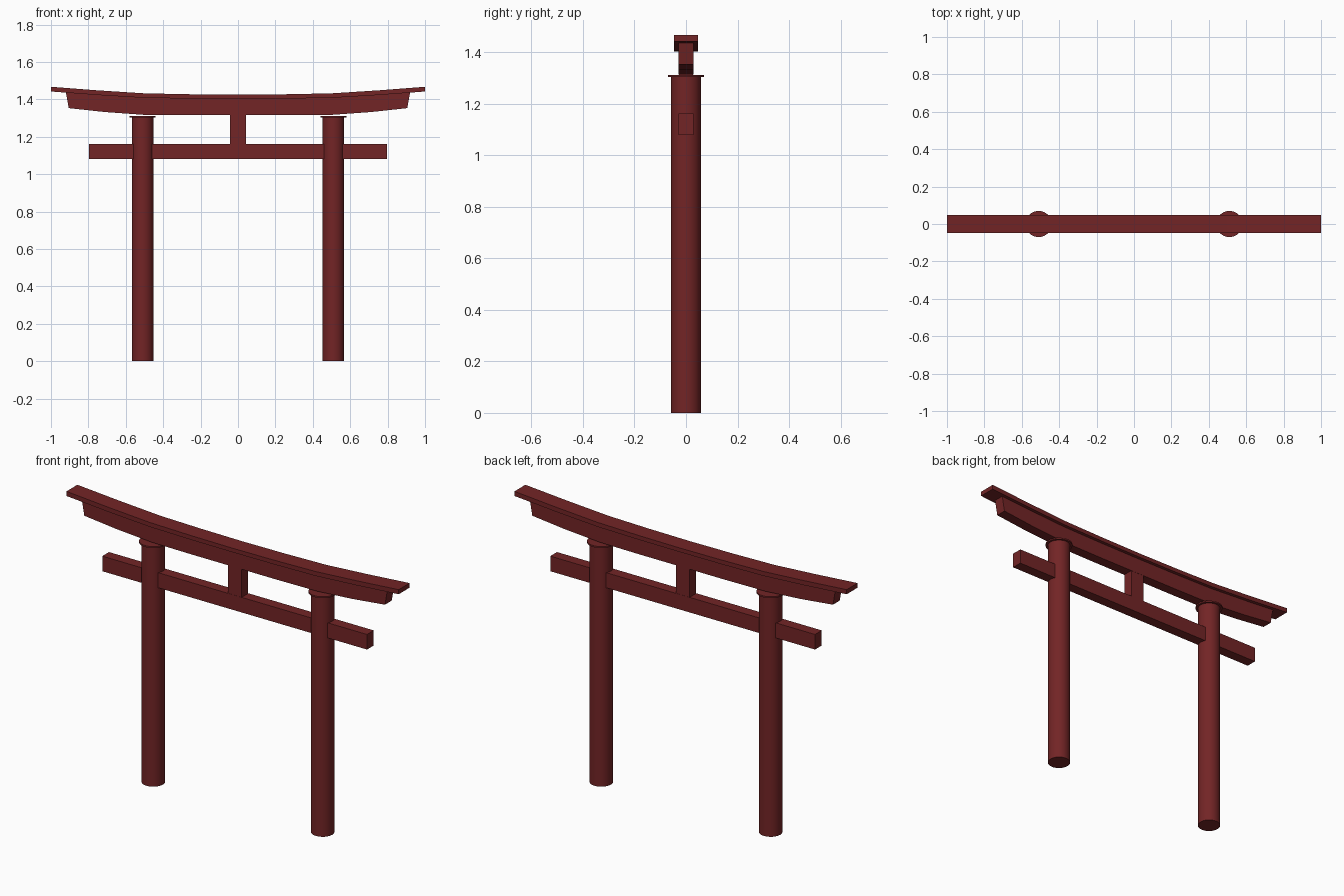
import bpy, bmesh

if "Cube" in bpy.data.objects:
    bpy.data.objects.remove(bpy.data.objects["Cube"])

red = bpy.data.materials.new("dark_red")
red.diffuse_color = (0.17, 0.018, 0.019, 1)
red.use_nodes = True
red.node_tree.nodes["Principled BSDF"].inputs["Base Color"].default_value = red.diffuse_color


def finish(ob, name):
    ob.name = name
    ob.data.materials.clear()
    ob.data.materials.append(red)


def box(name, x, y, z0, z1):
    bpy.ops.mesh.primitive_cube_add(size=1, location=(0, 0, (z0 + z1) / 2))
    ob = bpy.context.object
    ob.scale = (2 * x, 2 * y, z1 - z0)
    bpy.ops.object.transform_apply(location=False, rotation=False, scale=True)
    finish(ob, name)


def cylinder(name, x, r, z0, z1):
    bpy.ops.mesh.primitive_cylinder_add(vertices=32, radius=r, depth=z1 - z0,
                                        location=(x, 0, (z0 + z1) / 2))
    finish(bpy.context.object, name)
    bpy.ops.object.shade_smooth_by_angle()


def curved_beam(name, top, bottom, y):
    """Half profiles (x >= 0) are mirrored, then swept across the depth."""
    def full(p):
        return [(-x, z) for x, z in reversed(p[1:])] + p
    bm = bmesh.new()
    rings = []
    for (xt, zt), (xb, zb) in zip(full(top), full(bottom)):
        rings.append([bm.verts.new(c) for c in
                      ((xb, -y, zb), (xb, y, zb), (xt, y, zt), (xt, -y, zt))])
    for a, b in zip(rings, rings[1:]):
        for i in range(4):
            j = (i + 1) % 4
            bm.faces.new((a[i], a[j], b[j], b[i]))
    bm.faces.new(rings[0])
    bm.faces.new(rings[-1])
    bmesh.ops.recalc_face_normals(bm, faces=bm.faces)
    me = bpy.data.meshes.new(name)
    bm.to_mesh(me)
    bm.free()
    ob = bpy.data.objects.new(name, me)
    bpy.context.collection.objects.link(ob)
    finish(ob, name)


# Round pillars with thin caps
for side, x in (("left", -0.51), ("right", 0.51)):
    cylinder(side + "_pillar", x, 0.058, 0, 1.305)
    cylinder(side + "_pillar_cap", x, 0.07, 1.304, 1.312)

# Straight tie beam and central strut
box("tie_beam", 0.797, 0.029, 1.08, 1.162)
box("center_strut", 0.042, 0.028, 1.16, 1.317)

# Upswept lintel with slanted ends
curved_beam("lower_lintel",
            [(0, 1.406), (0.25, 1.407), (0.5, 1.411), (0.72, 1.422), (0.92, 1.436)],
            [(0, 1.315), (0.25, 1.315), (0.5, 1.317), (0.71, 1.332), (0.905, 1.353)],
            0.029)

# Wider upswept top rail
curved_beam("top_lintel",
            [(0, 1.425), (0.25, 1.427), (0.5, 1.432), (0.75, 1.448), (1, 1.467)],
            [(0, 1.403), (0.25, 1.404), (0.5, 1.408), (0.75, 1.423), (1, 1.442)],
            0.047)
